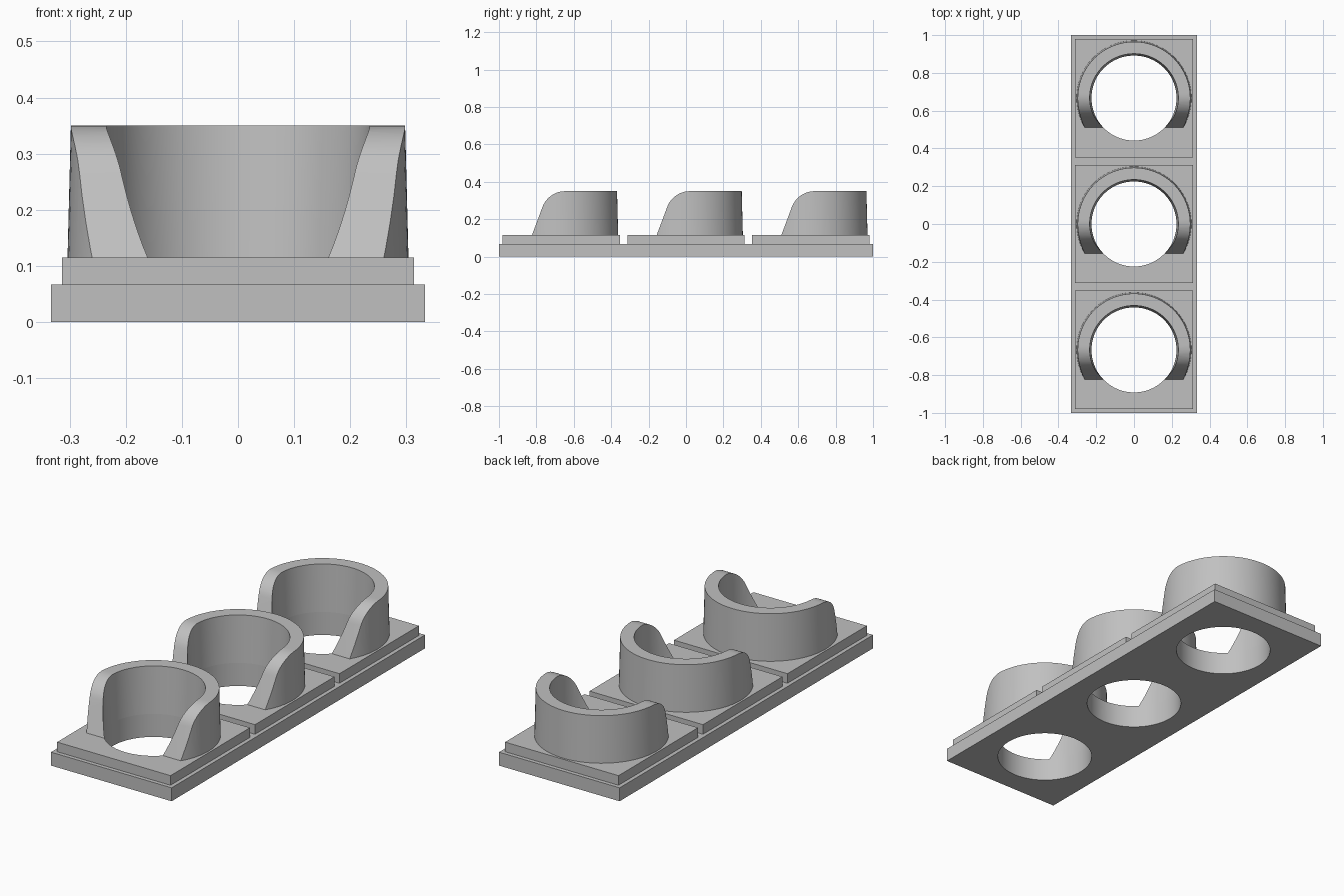
import bpy, bmesh, math
from mathutils import Vector

if "Cube" in bpy.data.objects:
    bpy.data.objects.remove(bpy.data.objects["Cube"], do_unlink=True)

GREY = (0.53, 0.53, 0.53, 1)
grey = bpy.data.materials.new("plain grey")
grey.use_nodes = True
grey.diffuse_color = GREY
grey.node_tree.nodes["Principled BSDF"].inputs["Base Color"].default_value = GREY

PITCH = 2 / 3
SEGMENTS = 96
BASE_TOP, PLATE_TOP, COLLAR_TOP = 0.067, 0.115, 0.35
HOLE = 0.225


def make_object(name, bm):
    bmesh.ops.recalc_face_normals(bm, faces=bm.faces)
    mesh = bpy.data.meshes.new(name)
    bm.to_mesh(mesh)
    bm.free()
    mesh.materials.append(grey)
    obj = bpy.data.objects.new(name, mesh)
    bpy.context.collection.objects.link(obj)
    return obj


def box(name, half_x, half_y, z0, z1, y=0):
    bm = bmesh.new()
    bmesh.ops.create_cube(bm, size=2)
    for v in bm.verts:
        v.co = (v.co.x * half_x, v.co.y * half_y + y, z1 if v.co.z > 0 else z0)
    return make_object(name, bm)


def prism(name, points, direction):
    """Extrude a closed outline along a direction."""
    bm = bmesh.new()
    face = bm.faces.new([bm.verts.new(p) for p in points])
    new = bmesh.ops.extrude_face_region(bm, geom=[face])["geom"]
    verts = [g for g in new if isinstance(g, bmesh.types.BMVert)]
    bmesh.ops.translate(bm, verts=verts, vec=direction)
    return make_object(name, bm)


def hole_cutter(y):
    angles = [2 * math.pi * i / SEGMENTS for i in range(SEGMENTS)]
    ring = [(HOLE * math.cos(a), y + HOLE * math.sin(a), -0.1) for a in angles]
    return prism("hole_cutter", ring, Vector((0, 0, 0.5)))


def lathe(name, profile, y):
    """Spin a closed (radius, z) profile around a vertical axis."""
    bm = bmesh.new()
    rings = []
    for i in range(SEGMENTS):
        a = 2 * math.pi * i / SEGMENTS
        rings.append([bm.verts.new((r * math.cos(a), y + r * math.sin(a), z))
                      for r, z in profile])
    n = len(profile)
    for i, ring in enumerate(rings):
        nxt = rings[(i + 1) % SEGMENTS]
        for j in range(n):
            k = (j + 1) % n
            bm.faces.new((ring[j], nxt[j], nxt[k], ring[k]))
    return make_object(name, bm)


def carve(obj, cutter, operation):
    """Apply a boolean and discard the cutter."""
    mod = obj.modifiers.new("carve", "BOOLEAN")
    mod.operation, mod.object, mod.solver = operation, cutter, "EXACT"
    graph = bpy.context.evaluated_depsgraph_get()
    graph.update()
    mesh = bpy.data.meshes.new_from_object(obj.evaluated_get(graph))
    obj.modifiers.clear()
    obj.data = mesh
    bpy.data.objects.remove(cutter, do_unlink=True)


def smooth(obj):
    obj.data.shade_smooth()
    obj.data.set_sharp_from_angle(angle=math.radians(30))


def side_outline(y):
    """Side shape of a collar: sloping front, rounded shoulder, flat top."""
    slope, radius = math.radians(69.5), 0.13
    foot, z_low = -0.157, 0.05
    lean = 1 / math.tan(slope)
    corner = foot + (COLLAR_TOP - PLATE_TOP) * lean
    arc_y = corner + radius * math.tan(slope / 2)
    arc_z = COLLAR_TOP - radius
    pts = [(0.5, z_low), (foot - (PLATE_TOP - z_low) * lean, z_low)]
    for i in range(13):
        a = slope * (1 - i / 12)
        pts.append((arc_y - radius * math.sin(a), arc_z + radius * math.cos(a)))
    # carry the flat top slightly above the collar so its own rim is kept
    pts += [(arc_y + 0.002, COLLAR_TOP + 0.02), (0.5, COLLAR_TOP + 0.02)]
    return [(-0.5, y + py, pz) for py, pz in pts]


# Long base board
base = box("base", 1 / 3, 1, 0, BASE_TOP)

# Three raised plates, each with a cut-away collar around its hole
for i, place in enumerate(("front", "middle", "back")):
    y = (i - 1) * PITCH
    carve(base, hole_cutter(y), "DIFFERENCE")

    plate = box(place + "_plate", 0.3135, 0.3135, BASE_TOP, PLATE_TOP, y)
    carve(plate, hole_cutter(y), "DIFFERENCE")
    smooth(plate)

    collar = lathe(place + "_collar", [(HOLE, PLATE_TOP), (0.304, PLATE_TOP),
                                       (0.298, COLLAR_TOP), (0.235, COLLAR_TOP)], y)
    carve(collar, prism("side_cutter", side_outline(y), Vector((1, 0, 0))), "INTERSECT")
    smooth(collar)

smooth(base)
